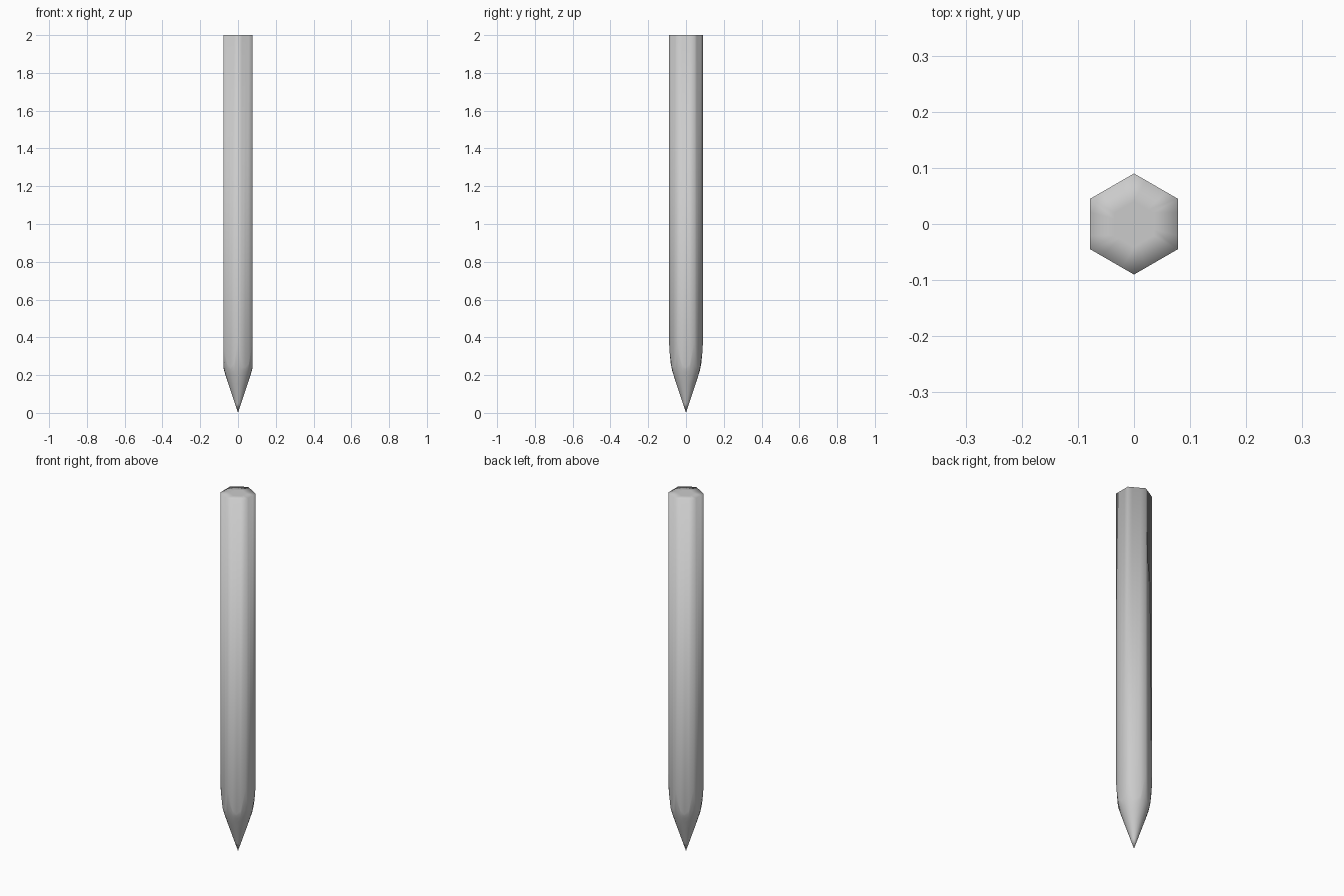
import bpy, bmesh, math

if "Cube" in bpy.data.objects:
    bpy.data.objects.remove(bpy.data.objects["Cube"])

SIDES = 24          # points around the shaft, four per flat
FLAT = 0.078        # centre to flat
TOP = 2.0

# Profile of the sharpened end: (radius, height)
PROFILE = [(0.0, 0.0), (0.068, 0.205), (0.078, 0.24), (0.085, 0.295), (0.0901, 0.38)]


def hex_radius(a):
    # Flats face +-x, corners point along +-y
    d = (a + math.pi / 6) % (math.pi / 3) - math.pi / 6
    return FLAT / math.cos(d)


def sharpen_height(r):
    for (r0, z0), (r1, z1) in zip(PROFILE, PROFILE[1:]):
        if r <= r1:
            return z0 + (z1 - z0) * (r - r0) / (r1 - r0)
    return PROFILE[-1][1]


bm = bmesh.new()


def ring(scale, z=None):
    verts = []
    for i in range(SIDES):
        a = 2 * math.pi * i / SIDES
        r = hex_radius(a) * scale
        h = sharpen_height(r) if z is None else z
        verts.append(bm.verts.new((r * math.cos(a), r * math.sin(a), h)))
    return verts


# Sharpened cone, hexagonal shaft, and flat end with the lead outline
rings = [ring(s) for s in (0.2, 0.6, 0.8, 0.9, 0.96, 1.0)]
rings += [ring(1.0, TOP), ring(0.45, TOP)]
for low, high in zip(rings, rings[1:]):
    for i in range(SIDES):
        j = (i + 1) % SIDES
        bm.faces.new((low[i], low[j], high[j], high[i]))
bm.faces.new(rings[-1])

# Point
tip = bm.verts.new((0, 0, 0))
for i in range(SIDES):
    bm.faces.new((tip, rings[0][(i + 1) % SIDES], rings[0][i]))

bmesh.ops.recalc_face_normals(bm, faces=bm.faces[:])
for f in bm.faces:
    f.smooth = True
mesh = bpy.data.meshes.new("pencil")
bm.to_mesh(mesh)
bm.free()
bpy.context.collection.objects.link(bpy.data.objects.new("pencil", mesh))
